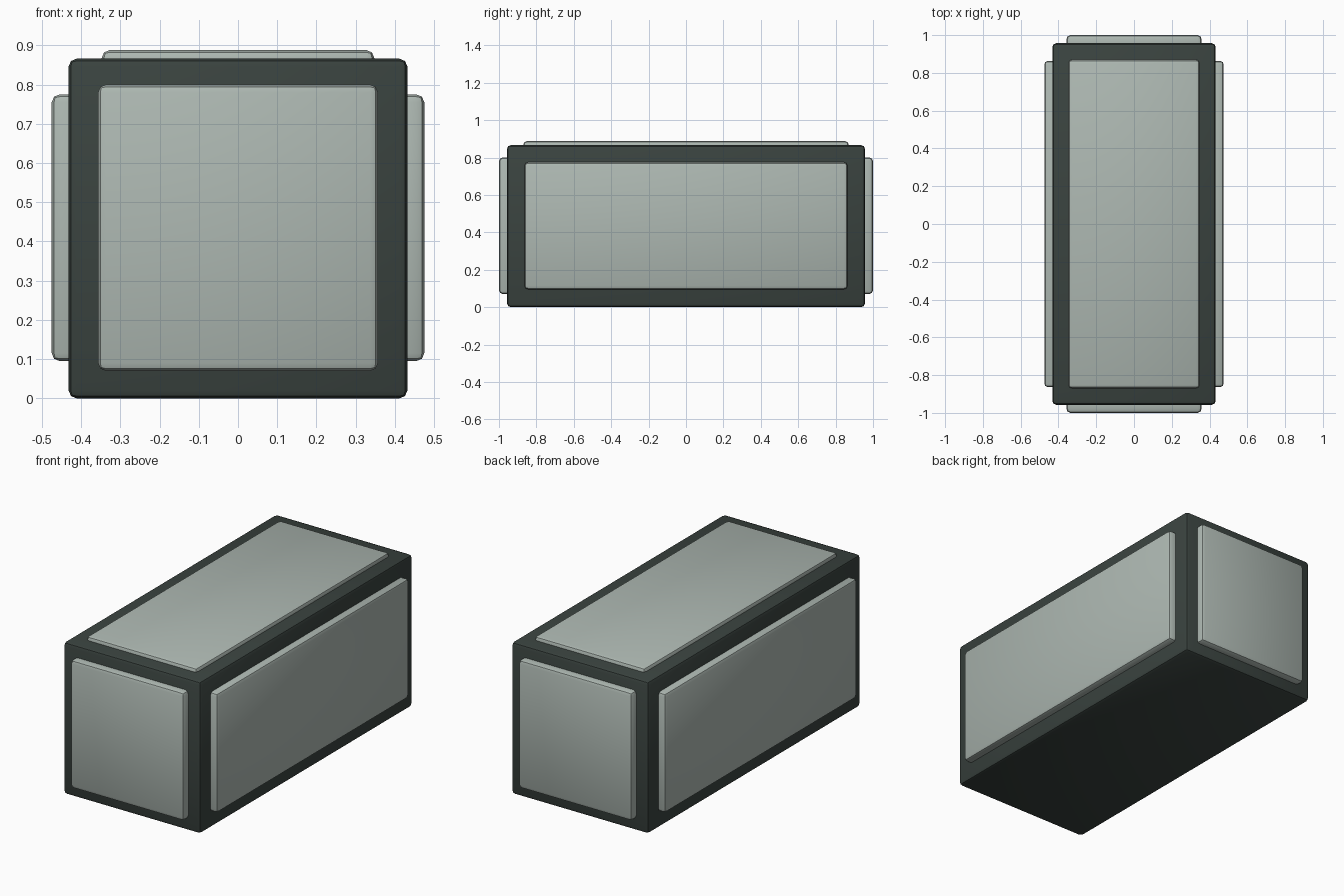
import bpy

if "Cube" in bpy.data.objects:
    bpy.data.objects.remove(bpy.data.objects["Cube"])


def material(name, color):
    m = bpy.data.materials.new(name)
    m.diffuse_color = color
    m.use_nodes = True
    m.node_tree.nodes["Principled BSDF"].inputs["Base Color"].default_value = m.diffuse_color
    return m


dark = material("dark_casing", (0.042, 0.056, 0.05, 1))
pale = material("pale_panel", (0.42, 0.48, 0.445, 1))


def rounded_box(name, centre, size, mat, radius=0.02):
    bpy.ops.mesh.primitive_cube_add(size=1, location=centre)
    ob = bpy.context.object
    ob.name = name
    ob.scale = size
    bpy.ops.object.transform_apply(location=False, rotation=False, scale=True)
    bevel = ob.modifiers.new("soft_edges", "BEVEL")
    bevel.width = radius
    bevel.segments = 2
    bpy.ops.object.modifier_apply(modifier=bevel.name)
    bpy.ops.object.shade_smooth_by_angle()
    ob.data.materials.append(mat)
    return ob


# Main casing
HX, HY, TOP = 0.432, 0.957, 0.866
rounded_box("casing", (0, 0, TOP / 2), (2 * HX, 2 * HY, TOP), dark)

# Raised panel on the top, straddling the casing surface
rounded_box("top_panel", (0, 0, TOP), (0.695, 1.74, 0.044), pale)

# Matching raised panels on the sides and ends
for s, side, end in ((-1, "left", "front"), (1, "right", "back")):
    rounded_box(side + "_panel", (s * HX, 0, 0.435), (0.086, 1.728, 0.68), pale)
    rounded_box(end + "_panel", (0, s * HY, 0.435), (0.714, 0.086, 0.73), pale)
